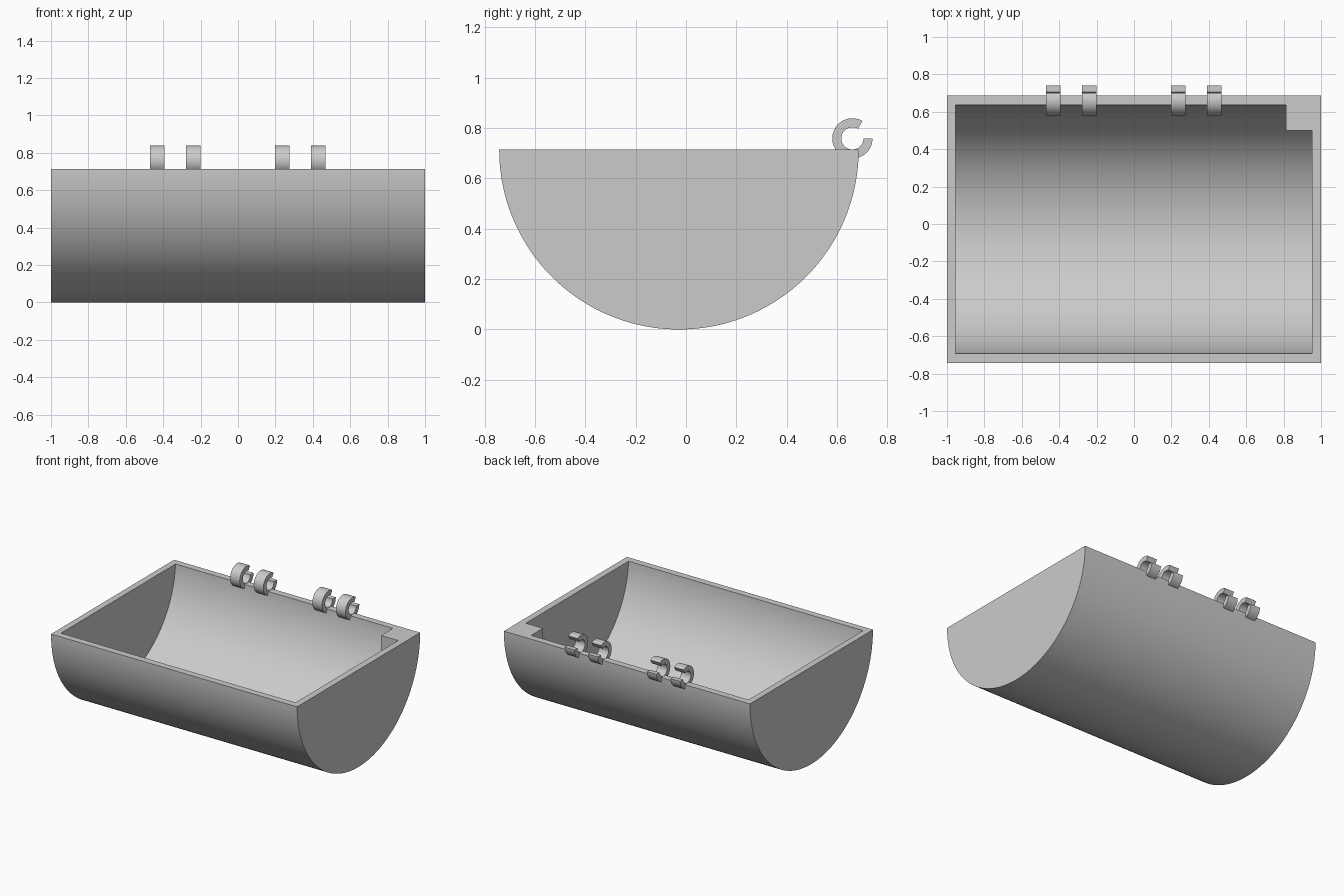
import bpy, bmesh
from math import cos, sin, radians, sqrt

cube = bpy.data.objects.get("Cube")
if cube:
    bpy.data.objects.remove(cube, do_unlink=True)

RIM = 0.714            # rim height and outer radius
AXIS_Y = -0.028        # trough axis
INNER = 0.666          # cavity radius
INNER_Z = RIM + 0.036  # cavity axis sits above the rim, so the floor is thicker
CAV_L, CAV_R = -0.954, 0.952

grey = bpy.data.materials.new("plain_grey")
grey.use_nodes = True
grey.diffuse_color = (0.6, 0.6, 0.6, 1)
grey.node_tree.nodes["Principled BSDF"].inputs["Base Color"].default_value = (0.6, 0.6, 0.6, 1)


def arc(cy, cz, r, a0, a1, n):
    """Points in the y-z plane along an arc, angles in degrees."""
    steps = [radians(a0 + (a1 - a0) * i / n) for i in range(n + 1)]
    return [(cy + r * cos(a), cz + r * sin(a)) for a in steps]


def prism(name, profile, x0, x1):
    """Extrude a y-z profile along x."""
    bm = bmesh.new()
    face = bm.faces.new([bm.verts.new((x0, y, z)) for y, z in profile])
    out = bmesh.ops.extrude_face_region(bm, geom=[face], use_keep_orig=True)
    moved = [v for v in out["geom"] if isinstance(v, bmesh.types.BMVert)]
    bmesh.ops.translate(bm, verts=moved, vec=(x1 - x0, 0, 0))
    bmesh.ops.recalc_face_normals(bm, faces=bm.faces)
    mesh = bpy.data.meshes.new(name)
    bm.to_mesh(mesh)
    bm.free()
    mesh.materials.append(grey)
    obj = bpy.data.objects.new(name, mesh)
    bpy.context.collection.objects.link(obj)
    return obj


def smooth(obj):
    bpy.ops.object.select_all(action="DESELECT")
    obj.select_set(True)
    bpy.context.view_layer.objects.active = obj
    bpy.ops.object.shade_smooth_by_angle(angle=radians(30))


# Half-round trough, hollowed by a smaller half-round cutter
trough = prism("trough", arc(AXIS_Y, RIM, RIM, 180, 360, 96), -1, 1)
hollow = arc(AXIS_Y, INNER_Z, INNER, 180, 360, 96)
cutter = prism("cavity_cutter", hollow, CAV_L, CAV_R)
cutter.hide_render = True
cut = trough.modifiers.new("cavity", "BOOLEAN")
cut.operation = "DIFFERENCE"
cut.solver = "EXACT"
cut.object = cutter
bpy.context.view_layer.objects.active = trough
bpy.ops.object.modifier_apply(modifier=cut.name)
bpy.data.objects.remove(cutter, do_unlink=True)
smooth(trough)

# Corner post filling the back left corner of the cavity
POST_Y = 0.5
post_end = AXIS_Y + sqrt(INNER ** 2 - (INNER_Z - RIM) ** 2)
post = [(POST_Y, RIM)]
for i in range(13):
    y = POST_Y + (post_end - POST_Y) * i / 12
    post.append((y, INNER_Z - sqrt(INNER ** 2 - (y - AXIS_Y) ** 2)))
prism("corner_post", post, 0.813, CAV_R)

# Open snap rings standing on the back rim
ring = arc(0.661, 0.759, 0.08, 60, 360, 48) + arc(0.661, 0.759, 0.044, 360, 60, 48)
for i, x in enumerate((-0.432, -0.24, 0.237, 0.428)):
    smooth(prism(f"hinge_clip_{i + 1}", ring, x - 0.039, x + 0.039))
